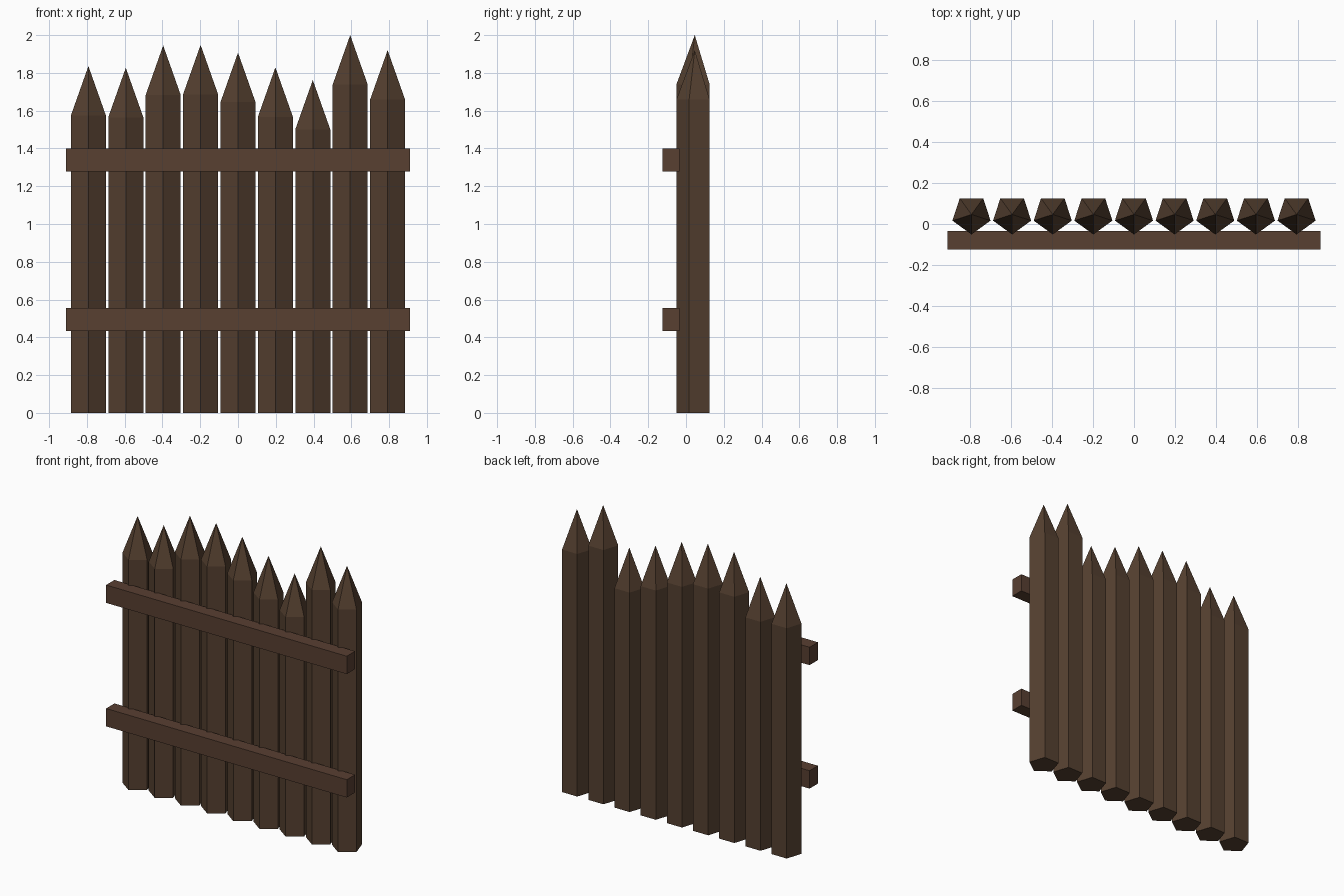
import bpy, bmesh, math

if "Cube" in bpy.data.objects:
    bpy.data.objects.remove(bpy.data.objects["Cube"])

def material(name, rgb):
    m = bpy.data.materials.new(name)
    m.diffuse_color = (*rgb, 1)
    m.use_nodes = True
    m.node_tree.nodes["Principled BSDF"].inputs["Base Color"].default_value = m.diffuse_color
    return m

STAKE_WOOD = material("stake brown", (0.092, 0.052, 0.030))
RAIL_WOOD = material("rail brown", (0.098, 0.050, 0.031))

def add_object(name, bm, mat):
    bmesh.ops.recalc_face_normals(bm, faces=bm.faces)
    mesh = bpy.data.meshes.new(name)
    bm.to_mesh(mesh)
    bm.free()
    mesh.materials.append(mat)
    obj = bpy.data.objects.new(name, mesh)
    bpy.context.collection.objects.link(obj)
    return obj

# Five-sided stake with one edge facing the front and a pointed top
def stake(name, x, top, radius=0.0975, y=0.0465, point=0.262):
    bm = bmesh.new()
    angles = [math.radians(-90 + 72 * i) for i in range(5)]
    def ring(z):
        return [bm.verts.new((x + radius * math.cos(a), y + radius * math.sin(a), z)) for a in angles]
    low, high = ring(0), ring(top - point)
    tip = bm.verts.new((x, y, top))
    bm.faces.new(low)
    for i in range(5):
        j = (i + 1) % 5
        bm.faces.new((low[i], low[j], high[j], high[i]))
        bm.faces.new((high[i], high[j], tip))
    add_object(name, bm, STAKE_WOOD)

# Horizontal rail across the front
def rail(name, z0, z1):
    bm = bmesh.new()
    bmesh.ops.create_cube(bm, size=1)
    bmesh.ops.scale(bm, vec=(1.82, 0.09, z1 - z0), verts=bm.verts)
    bmesh.ops.translate(bm, vec=(0, -0.08, (z0 + z1) / 2), verts=bm.verts)
    add_object(name, bm, RAIL_WOOD)

# Row of stakes with uneven heights
tops = [1.836, 1.827, 1.945, 1.948, 1.907, 1.829, 1.762, 2.0, 1.92]
for i, top in enumerate(tops):
    stake(f"stake_{i + 1}", (i - 4) * 0.198, top)

rail("lower_rail", 0.433, 0.555)
rail("upper_rail", 1.277, 1.399)
